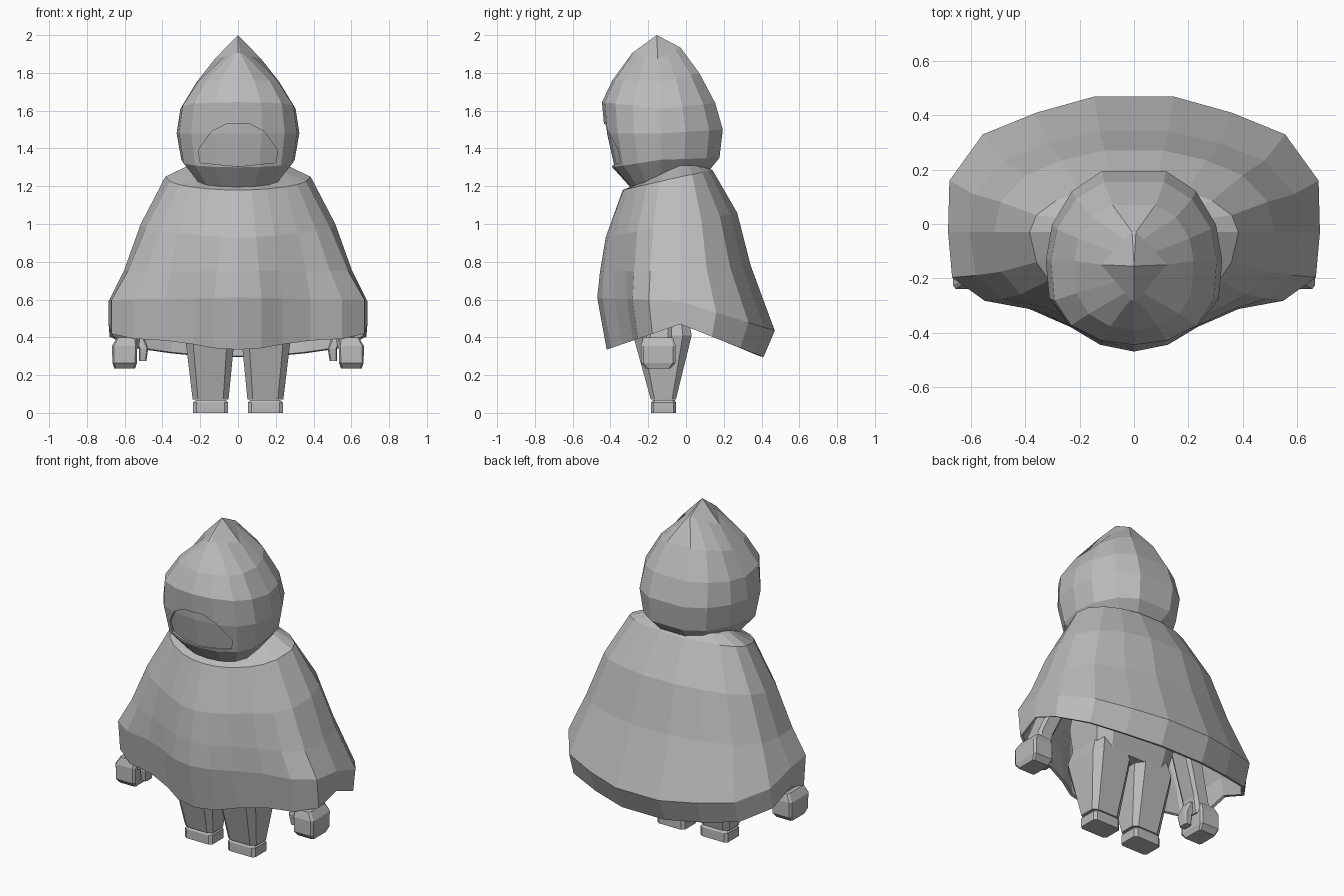
import bpy, bmesh, math
from mathutils import Vector

if "Cube" in bpy.data.objects:
    bpy.data.objects.remove(bpy.data.objects["Cube"])

grey = bpy.data.materials.new("plain_grey")
grey.diffuse_color = (0.5, 0.5, 0.5, 1)
grey.use_nodes = True
grey.node_tree.nodes["Principled BSDF"].inputs["Base Color"].default_value = grey.diffuse_color


def make(name, bm):
    bmesh.ops.recalc_face_normals(bm, faces=bm.faces[:])
    me = bpy.data.meshes.new(name)
    bm.to_mesh(me)
    bm.free()
    me.materials.append(grey)
    ob = bpy.data.objects.new(name, me)
    bpy.context.collection.objects.link(ob)
    return ob


def skin(bm, rings, close_bottom=True, close_top=True):
    """Join equal rings of points with quads, optionally capping the ends."""
    loops = [[bm.verts.new(p) for p in r] for r in rings]
    n = len(loops[0])
    for a, b in zip(loops, loops[1:]):
        for i in range(n):
            j = (i + 1) % n
            bm.faces.new((a[i], a[j], b[j], b[i]))
    if close_bottom:
        bm.faces.new(loops[0][::-1])
    if close_top:
        bm.faces.new(loops[-1])
    return loops


def mirrored_ring(half, level, ymid):
    """half: unit (u, v) points front to back; level: half width, front y, back y, side/front/back z."""
    hx, yf, yb, zs, zf, zb = level
    pts = []
    for u, v in half:
        if v < 0:
            pts.append((u * hx, ymid - v * (yf - ymid), zs - v * (zf - zs)))
        else:
            pts.append((u * hx, ymid + v * (yb - ymid), zs + v * (zb - zs)))
    return pts + [(-x, y, z) for x, y, z in reversed(pts) if x > 1e-5]


# Hood: front ridge, flat back, pinched into a roof-like point
hood_half = [(0, -1), (.40, -.95), (.76, -.77), (.96, -.47), (1, 0), (.93, .40), (.70, .78), (.36, 1)]
pinched = [(0, -1)] + [(1.06 - abs(v), v) for u, v in hood_half[1:]]
hood_levels = [
    (.21, -.295, .12, 1.225, 1.195, 1.28),
    (.30, -.39, .177, 1.34, 1.30, 1.35),
    (.325, -.43, .195, 1.48, 1.48, 1.50),
    (.305, -.445, .155, 1.61, 1.645, 1.64),
    (.22, -.39, .07, 1.75, 1.76, 1.80),
    (.115, -.285, -.03, 1.875, 1.905, 1.935),
]


def hood_mesh(name, scale):
    bm = bmesh.new()
    rings = [mirrored_ring(hood_half, l, -.135) for l in hood_levels[:-1]]
    rings.append(mirrored_ring(pinched, hood_levels[-1], -.15))
    loops = skin(bm, rings, close_top=False)
    tip = bm.verts.new((0, -.155, 2.0))
    top = loops[-1]
    for i in range(len(top)):
        bm.faces.new((top[i], top[(i + 1) % len(top)], tip))
    c = Vector((0, -.13, 1.45))
    for v in bm.verts:
        v.co = c + (v.co - c) * scale
    return make(name, bm)


hood = hood_mesh("hood", 1.0)
hood_mesh("face", 0.96)

# Arched face opening cut in the hood
arch = [(0, 1.305), (.2, 1.325), (.21, 1.39), (.14, 1.49), (.06, 1.53)]
arch += [(-x, z) for x, z in reversed(arch[1:])]
bm = bmesh.new()
skin(bm, [[(x, y, z) for x, z in arch] for y in (-.6, -.27)])
cutter = make("opening_cutter", bm)
cutter.hide_render = True
mod = hood.modifiers.new("opening", 'BOOLEAN')
mod.operation, mod.solver, mod.object = 'DIFFERENCE', 'EXACT', cutter
bpy.context.view_layer.objects.active = hood
bpy.ops.object.modifier_apply(modifier=mod.name)
bpy.data.objects.remove(cutter)

# Cloak: one outline lofted up the lining, down to the uneven hem and up to the neck
outline = [(0, -.465), (.125, -.44), (.235, -.375), (.385, -.31), (.55, -.28), (.67, -.195),
           (.685, -.03), (.68, .16), (.557, .33), (.36, .41), (.145, .47)]
cloak_half = [(x / .685, (y + .03) / (.435 if y < -.03 else .5)) for x, y in outline]


def rounded(t):
    """Blend the cloak outline towards a circle."""
    out = []
    for u, v in cloak_half:
        k = 1 - t + t / math.hypot(u, v)
        out.append((u * k, v * k))
    return out


cloak_levels = [
    (.37, -.315, .125, 1.23, 1.16, 1.26, .9),
    (.495, -.405, .25, .98, .91, 1.03, .5),
    (.58, -.435, .32, .74, .74, .77, .2),
    (.655, -.43, .41, .58, .55, .46, 0),
    (.67, -.405, .39, .475, .34, .30, 0),
    (.685, -.42, .41, .47, .335, .295, 0),
    (.685, -.47, .47, .59, .61, .435, 0),
    (.605, -.455, .345, .75, .75, .78, .3),
    (.515, -.425, .275, 1.0, .93, 1.06, .6),
    (.385, -.335, .145, 1.25, 1.18, 1.285, 1.0),
    (.26, -.24, .10, 1.31, 1.22, 1.31, 1.0),
]
bm = bmesh.new()
skin(bm, [mirrored_ring(rounded(l[6]), l[:6], -.03) for l in cloak_levels])
make("cloak", bm)


def octagon(cx, cy, z, hx, hy, chamfer=0.3):
    k = 1 - chamfer
    unit = [(k, -1), (1, -k), (1, k), (k, 1), (-k, 1), (-1, k), (-1, -k), (-k, -1)]
    return [(cx + u * hx, cy + v * hy, z) for u, v in unit]


def column(name, sections, chamfer=0.3):
    bm = bmesh.new()
    skin(bm, [octagon(*s, chamfer) for s in sections])
    return make(name, bm)


# Body hidden under the cloak
column("torso", [(0, -.12, .44, .25, .14), (0, -.10, .62, .28, .17), (0, -.08, 1.15, .22, .11)])

for side, s in (("left", -1), ("right", 1)):
    # Tapered leg and small block foot
    column(side + "_leg", [(s * .145, -.12, .07, .095, .066), (s * .149, -.125, .41, .132, .155),
                           (s * .15, -.12, .52, .10, .13)])
    column(side + "_foot", [(s * .145, -.118, 0, .092, .066), (s * .145, -.118, .055, .092, .066),
                            (s * .145, -.118, .068, .08, .058)], 0.2)
    # Sloping arm with wrist, hand and thumb
    column(side + "_arm", [(s * .575, -.145, .34, .05, .07), (s * .56, -.14, .44, .05, .065),
                           (s * .42, -.09, .80, .06, .075), (s * .27, -.06, 1.12, .06, .07)])
    column(side + "_hand", [(s * .60, -.147, .235, .055, .065), (s * .60, -.147, .265, .065, .092),
                            (s * .60, -.147, .355, .067, .092), (s * .59, -.147, .40, .05, .078)], 0.15)
    column(side + "_thumb", [(s * .505, -.16, .275, .02, .03), (s * .50, -.16, .34, .025, .04),
                             (s * .53, -.15, .41, .03, .04)])
